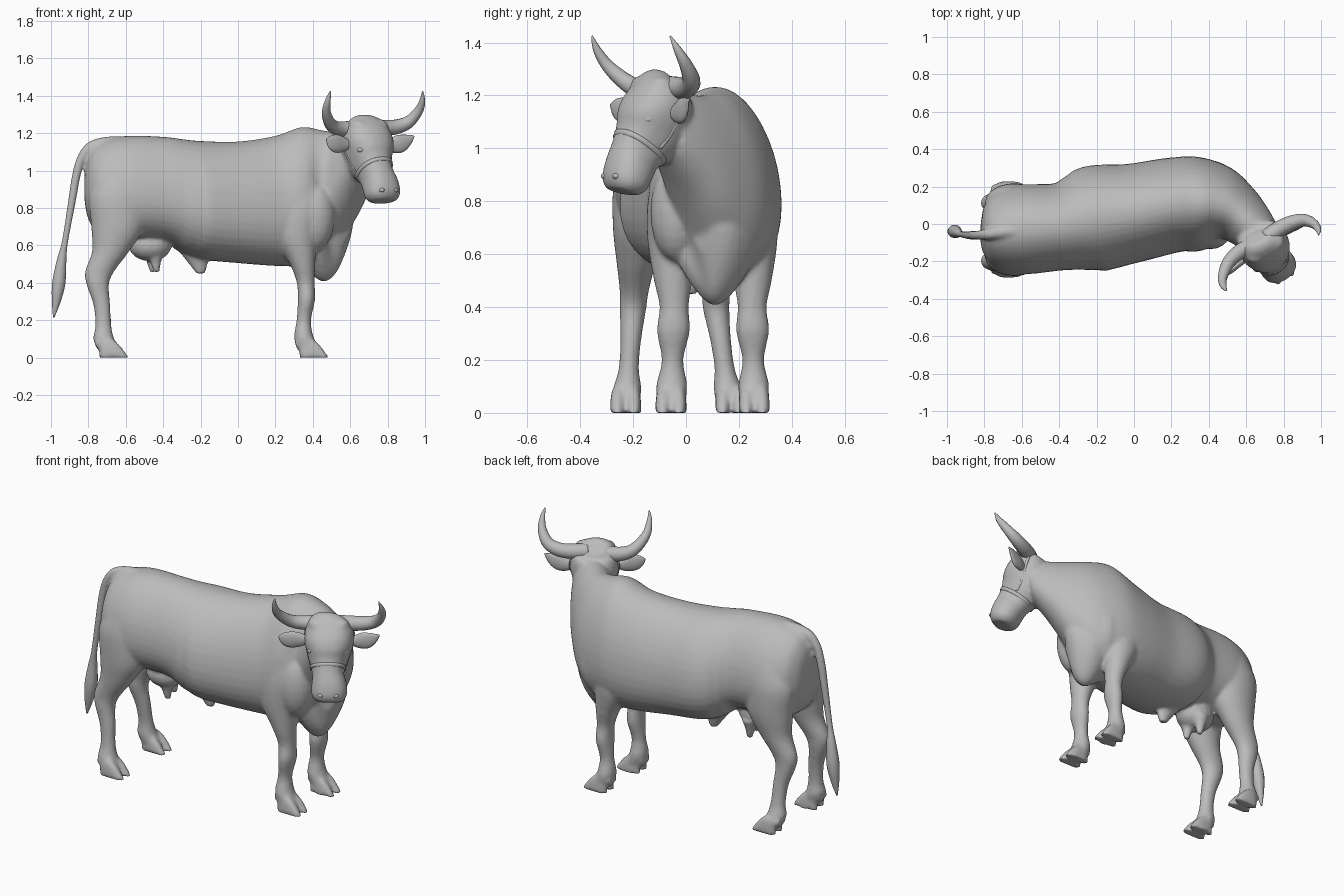
import bpy, bmesh, math
from mathutils import Vector, Matrix

hide = bpy.data.materials.new("grey_hide")
hide.diffuse_color = (0.5, 0.5, 0.5, 1)

Z = Vector((0, 0, 1))
SIDE = Vector((0.85, 0.52, 0)).normalized()    # across the turned head
FWD = Vector((0.52, -0.85, 0)).normalized()    # where the face points


def finish(bm, name):
    bmesh.ops.recalc_face_normals(bm, faces=bm.faces)
    me = bpy.data.meshes.new(name)
    bm.to_mesh(me)
    bm.free()
    me.materials.append(hide)
    me.shade_smooth()
    ob = bpy.data.objects.new(name, me)
    bpy.context.collection.objects.link(ob)
    return ob


def spline(rows, steps):
    """Smooth curve through rows of equal length."""
    out = []
    for i in range(len(rows) - 1):
        p0, p1 = rows[max(i - 1, 0)], rows[i]
        p2, p3 = rows[i + 1], rows[min(i + 2, len(rows) - 1)]
        for s in range(steps):
            t = s / steps
            out.append([0.5 * (2 * b + (c - a) * t + (2 * a - 5 * b + 4 * c - d) * t * t
                               + (3 * b - a - 3 * c + d) * t ** 3)
                        for a, b, c, d in zip(p0, p1, p2, p3)])
    return out + [list(rows[-1])]


def loft(name, rows, frame, sides=24, steps=4, egg=0.0, power=1.0):
    """Skin rows of (x, y, z, half width, half height).
    frame: 'upright', 'level', or a vector across the path."""
    pts = spline(rows, steps)
    bm = bmesh.new()
    rings = []
    for i, r in enumerate(pts):
        c = Vector(r[:3])
        t = Vector(pts[min(i + 1, len(pts) - 1)][:3]) - Vector(pts[max(i - 1, 0)][:3])
        if frame == 'level':
            u, v = Vector((1, 0, 0)), Vector((0, 1, 0))
        elif frame == 'upright':
            t.z = 0
            u, v = Z.cross(t).normalized(), Z
        else:
            t.normalize()
            u = (frame - t * frame.dot(t)).normalized()
            v = t.cross(u)
        ring = []
        for k in range(sides):
            a = 2 * math.pi * k / sides
            ca, sa = math.cos(a), math.sin(a)
            cu = math.copysign(abs(ca) ** power, ca) * (1 - egg * sa)
            sv = math.copysign(abs(sa) ** power, sa)
            ring.append(bm.verts.new(c + u * cu * max(r[3], .002) + v * sv * max(r[4], .002)))
        rings.append(ring)
    for a, b in zip(rings, rings[1:]):
        for k in range(sides):
            bm.faces.new((a[k], a[(k + 1) % sides], b[(k + 1) % sides], b[k]))
    bm.faces.new(rings[0])
    bm.faces.new(rings[-1])
    return finish(bm, name)


def tube(name, rows, frame, sides=14):
    return loft(name, [(*r, r[-1]) for r in rows], frame, sides)


def blob(name, centre, size):
    bm = bmesh.new()
    bmesh.ops.create_uvsphere(bm, u_segments=20, v_segments=12, radius=1,
                              matrix=Matrix.LocRotScale(Vector(centre), None, Vector(size)))
    return finish(bm, name)


flesh = []

# Trunk and neck: x, y, half width, bottom, top
trunk = [(-.82, -.04, .05, .84, .97), (-.80, -.04, .13, .74, 1.08), (-.74, -.038, .20, .66, 1.15),
         (-.6, -.03, .235, .63, 1.185), (-.4, -.015, .23, .62, 1.18), (-.3, .005, .255, .56, 1.168),
         (-.2, .03, .28, .525, 1.158), (0, .06, .26, .505, 1.155), (.2, .10, .25, .49, 1.185),
         (.34, .11, .245, .49, 1.232), (.45, .10, .212, .52, 1.215), (.54, .06, .163, .65, 1.20),
         (.62, -.01, .132, .82, 1.205), (.68, -.08, .11, .95, 1.21)]
flesh.append(loft("body", [(x, y, (b + t) / 2, w, (t - b) / 2) for x, y, w, b, t in trunk],
                  'upright', 40, 6, egg=.18, power=.95))

# Shoulders standing proud of the neck
flesh.append(blob("shoulder_far", (.41, .235, .76), (.12, .105, .19)))
flesh.append(blob("shoulder_near", (.41, -.035, .76), (.11, .10, .19)))

# Brisket hanging below the chest
flesh.append(loft("brisket", [(.28, .11, .60, .07, .08), (.38, .11, .59, .13, .14),
                              (.46, .11, .59, .15, .185), (.525, .09, .63, .12, .17),
                              (.56, .06, .72, .07, .11)], 'upright', egg=-.45))

# Head from poll to muzzle
flesh.append(loft("head", [(.66, -.07, 1.262, .06, .045), (.67, -.09, 1.235, .115, .09),
                           (.69, -.11, 1.15, .138, .132), (.705, -.14, 1.06, .118, .135),
                           (.737, -.19, .98, .088, .10), (.762, -.215, .92, .098, .09),
                           (.775, -.232, .865, .096, .08), (.78, -.24, .835, .07, .055)],
                  SIDE, power=.88))

# Curly forelock
for s in (-.065, 0, .06):
    flesh.append(blob("forelock", Vector((.69, -.11, 1.24)) + SIDE * s + FWD * .02, (.05, .05, .035)))

# Legs: x, z, half length, half width; y runs from top through middle to foot
HIND = [(-.62, .98, .12, .07), (-.64, .86, .155, .10), (-.643, .70, .142, .098), (-.68, .57, .10, .075),
        (-.74, .46, .078, .055), (-.75, .39, .06, .05), (-.728, .28, .045, .040),
        (-.72, .17, .043, .038), (-.718, .10, .056, .052), (-.69, .04, .06, .052)]
FORE = [(.34, .95, .09, .05), (.32, .80, .13, .085), (.31, .65, .112, .09), (.345, .5, .068, .072),
        (.362, .4, .048, .055), (.366, .31, .046, .063), (.352, .2, .039, .041),
        (.352, .11, .052, .058), (.38, .04, .064, .055)]


def leg(name, shape, top, mid, foot):
    def y_at(z):
        return mid + (top - mid) * min((z - .4) / .35, 1) if z > .4 else foot + (mid - foot) * z / .4
    flesh.append(loft(name, [(x, y_at(z), z, a, b) for x, z, a, b in shape], 'level'))
    x = shape[-1][0]
    for s in (-1, 1):
        # cloven hoof halves and dewclaws
        y = foot + s * .031
        flesh.append(loft("hoof", [(x - .01, y, .10, .03, .015), (x + .002, y, .07, .052, .024),
                                   (x + .018, y, .03, .069, .028), (x + .027, y, 0, .08, .028)],
                          'level', 16, power=.8))
        flesh.append(blob("dewclaw", (x - .055, foot + s * .026, .075), (.022, .016, .024)))


leg("hind_leg_near", HIND, -.175, -.20, -.228)
leg("hind_leg_far", HIND, .115, .113, .17)
leg("fore_leg_near", FORE, -.06, -.045, -.057)
leg("fore_leg_far", FORE, .258, .25, .258)

# Udder, teats and navel
flesh.append(blob("udder", (-.47, -.02, .60), (.115, .10, .085)))
for dx, dy in ((0, -.05), (-.02, .04)):
    flesh.append(tube("teat", [(-.44 + dx, dy, .57, .05), (-.44 + dx, dy, .52, .032),
                               (-.435 + dx, dy, .455, .016)], Vector((1, 0, 0))))
flesh.append(loft("navel", [(-.23, .02, .56, .08, .05), (-.215, .02, .51, .055, .035),
                            (-.20, .02, .45, .025, .02)], 'level'))

# Tail root flowing out of the back
flesh.append(tube("tail_root", [(-.54, -.03, 1.13, .05), (-.64, -.038, 1.137, .046),
                                (-.72, -.045, 1.143, .036), (-.79, -.055, 1.125, .029),
                                (-.84, -.06, 1.06, .025), (-.867, -.06, .97, .023)], Vector((0, 1, 0))))

# Merge the flesh into one smooth skin
bpy.ops.object.select_all(action='DESELECT')
for ob in flesh:
    ob.select_set(True)
bpy.context.view_layer.objects.active = flesh[0]
bpy.ops.object.join()
skin = bpy.context.view_layer.objects.active
skin.name = "body"
rm = skin.modifiers.new("merge", 'REMESH')
rm.mode = 'VOXEL'
rm.voxel_size = .01
rm.use_smooth_shade = True
sm = skin.modifiers.new("soften", 'SMOOTH')
sm.factor = .5
sm.iterations = 7

# Tail with tuft
tube("tail", [(-.83, -.06, 1.075, .02), (-.863, -.06, .98, .022), (-.887, -.06, .84, .02),
              (-.925, -.055, .62, .016), (-.943, -.045, .52, .026), (-.958, -.04, .40, .036),
              (-.972, -.04, .30, .024), (-.985, -.04, .215, .004)], Vector((0, 1, 0)))

# Horns
tube("horn_near", [(.67, -.10, 1.23, .045), (.61, -.125, 1.225, .043), (.55, -.16, 1.222, .04),
                   (.50, -.215, 1.242, .034), (.473, -.29, 1.305, .025), (.48, -.335, 1.37, .016),
                   (.495, -.355, 1.425, .003)], FWD)
tube("horn_far", [(.71, -.075, 1.23, .045), (.77, -.03, 1.228, .043), (.84, .005, 1.232, .04),
                  (.91, .02, 1.258, .034), (.963, .0, 1.315, .025), (.985, -.03, 1.37, .016),
                  (.987, -.06, 1.425, .003)], FWD)

# Ears: flattened leaves
loft("ear_near", [(.60, -.18, 1.14, .02, .02), (.56, -.21, 1.14, .042, .02),
                  (.52, -.245, 1.145, .048, .017), (.49, -.27, 1.157, .032, .01),
                  (.472, -.285, 1.165, .003, .003)], Z, 16)
loft("ear_far", [(.79, -.05, 1.13, .02, .02), (.83, -.03, 1.135, .042, .02),
                 (.87, -.015, 1.145, .048, .017), (.91, 0, 1.165, .03, .01),
                 (.942, .01, 1.185, .003, .003)], Z, 16)

# Halter noseband, cheek straps, eyes and nostrils
loft("noseband", [(.725, -.172, 1.008, .100, .113), (.731, -.181, .993, .097, .109)],
     SIDE, 32, 2, power=.88)
for s in (-1, 1):
    strap = [(Vector(p) + SIDE * s * w + FWD * f, r) for p, w, f, r in
             (((.727, -.174, 1.0), .094, -.03, .008), ((.705, -.14, 1.06), .114, -.03, .008),
              ((.69, -.11, 1.15), .133, -.03, .008), ((.67, -.09, 1.23), .114, -.02, .008))]
    tube("cheek_strap", [(*p, r) for p, r in strap], FWD, 8)
    blob("eye", Vector((.695, -.125, 1.11)) + SIDE * s * .09 + FWD * .074, (.022, .022, .016))
    blob("nostril", Vector((.77, -.228, .895)) + SIDE * s * .042 + FWD * .066, (.016, .016, .012))
